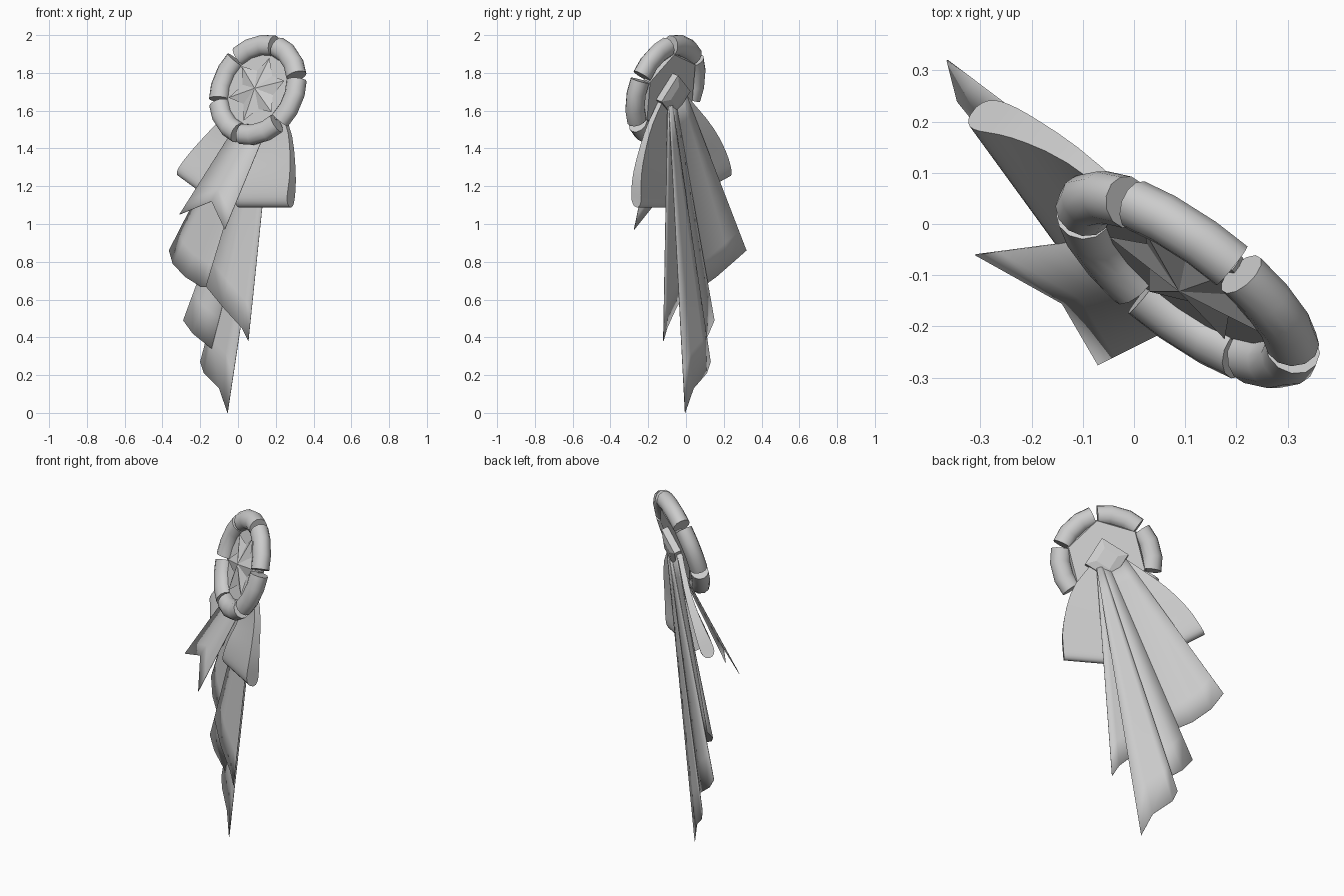
import bpy, bmesh, math
from mathutils import Vector

if "Cube" in bpy.data.objects:
    bpy.data.objects.remove(bpy.data.objects["Cube"])

# One plain grey for the whole award ribbon
GREY = (0.6, 0.6, 0.6, 1)
grey = bpy.data.materials.new("plain grey")
grey.use_nodes = True
grey.diffuse_color = GREY
grey.node_tree.nodes["Principled BSDF"].inputs["Base Color"].default_value = GREY

# Rosette frame: across, up the leaning face, and out of the face
ACROSS = Vector((0.8, -0.6, 0)).normalized()
OUT = Vector((-0.572, -0.763, 0.3)).normalized()
UP = OUT.cross(ACROSS)
CENTRE = Vector((0.105, -0.109, 1.71))


def polar(radius, degrees, depth):
    t = math.radians(degrees)
    return CENTRE + (ACROSS * math.cos(t) + UP * math.sin(t)) * radius + OUT * depth


def finish(name, bm, angle=40, thickness=0):
    bmesh.ops.recalc_face_normals(bm, faces=bm.faces)
    mesh = bpy.data.meshes.new(name)
    bm.to_mesh(mesh)
    bm.free()
    mesh.materials.append(grey)
    ob = bpy.data.objects.new(name, mesh)
    bpy.context.collection.objects.link(ob)
    bpy.ops.object.select_all(action='DESELECT')
    ob.select_set(True)
    bpy.context.view_layer.objects.active = ob
    bpy.ops.object.shade_smooth_by_angle(angle=math.radians(angle))
    if thickness:
        mod = ob.modifiers.new("cloth", 'SOLIDIFY')
        mod.thickness = thickness
        mod.offset = 0


def skin(name, rows, closed=False, angle=40, thickness=0):
    """Join rows of points with quads; closed rows also get end caps."""
    bm = bmesh.new()
    grid = [[bm.verts.new(p) for p in row] for row in rows]
    n = len(rows[0])
    for r, s in zip(grid, grid[1:]):
        for i in range(n if closed else n - 1):
            j = (i + 1) % n
            bm.faces.new((r[i], r[j], s[j], s[i]))
    if closed:
        bm.faces.new(grid[0])
        bm.faces.new(grid[-1])
    finish(name, bm, angle, thickness)


# Puffed petals round the rosette, with wedge gaps between them
for k in range(6):
    middle = 45 + 60 * k
    rows = []
    for offset, tilt in ((-27, -20), (-10, -10), (10, 10), (27, 20)):
        core = polar(0.25, middle + offset, 0)
        t = math.radians(middle + tilt)
        radial = ACROSS * math.cos(t) + UP * math.sin(t)
        rows.append([core + radial * 0.056 * math.cos(s) + OUT * 0.049 * math.sin(s)
                     for s in (math.tau * i / 12 for i in range(12))])
    skin(f"petal_{k + 1}", rows, closed=True, angle=45)

# Six-sided backing disc
skin("rosette_disc",
     [[polar(r, 15 + 60 * i, d) for i in range(6)]
      for r, d in ((0.215, -0.04), (0.225, -0.02), (0.225, -0.002))],
     closed=True, angle=15)

# Faceted star on the disc
bm = bmesh.new()
peak = bm.verts.new(polar(0, 0, 0.03))
rim = [bm.verts.new(polar(0.18 if i % 2 else 0.11, 30 * i - 15, 0.012 if i % 2 else 0))
       for i in range(12)]
for i in range(12):
    bm.faces.new((peak, rim[i], rim[(i + 1) % 12]))
finish("rosette_star", bm, 5)

# Bevelled square knot at the back
skin("back_knot",
     [[polar(r, 90 * i - 14, d) - UP * 0.012 for i in range(4)]
      for r, d in ((0.12, -0.035), (0.12, -0.078), (0.06, -0.092))],
     closed=True, angle=15)


def curve(points, t):
    """Smooth path through the given points."""
    p = [Vector(q) for q in points]
    p = [p[0] * 2 - p[1]] + p + [p[-1] * 2 - p[-2]]
    i = min(int(t * (len(points) - 1)), len(points) - 2)
    f = t * (len(points) - 1) - i
    a, b, c, d = p[i:i + 4]
    return (b * 2 + (c - a) * f + (a * 2 - b * 5 + c * 4 - d) * f * f
            + (b * 3 - a - c * 3 + d) * f ** 3) / 2


def bow_loop(name, one_edge, other_edge, depth):
    """Closed loop that swells from the knot to a rounded fold."""
    rows = []
    for i in range(15):
        t = 1 - (1 - i / 14) ** 2
        a, b = curve(one_edge, t), curve(other_edge, t)
        swell = OUT * depth * (0.3 + 0.7 * t * t) * math.sqrt(1.04 - t ** 16)
        front = [a.lerp(b, j / 6) + swell for j in range(7)]
        rows.append(front + [p - swell * 2 for p in reversed(front)])
    skin(name, rows, closed=True)


bow_loop("left_bow_loop",
         [(0.11, -0.08, 1.65), (0.11, -0.11, 1.42), (0.05, -0.12, 1.25), (0, -0.105, 1.09)],
         [(0.19, -0.13, 1.66), (0.27, -0.2, 1.5), (0.29, -0.255, 1.28), (0.275, -0.265, 1.09)],
         0.043)
bow_loop("right_bow_loop",
         [(0.06, -0.02, 1.7), (-0.1, 0.12, 1.53), (-0.22, 0.19, 1.39), (-0.315, 0.22, 1.255)],
         [(0.12, -0.08, 1.62), (0.03, -0.07, 1.4), (-0.06, -0.055, 1.24), (-0.13, -0.03, 1.12)],
         0.047)


def tail(name, top, hem, back=0.0):
    """Flat ribbon from the knot down to a shaped hem."""
    a, b = (Vector(q) - OUT * back for q in top)
    n = len(hem) - 1
    rows = []
    for r in range(9):
        rows.append([a.lerp(b, i / n).lerp(Vector(q), r / 8) for i, q in enumerate(hem)])
    skin(name, rows, thickness=0.003)


# Short swallow-tailed ribbon in front
tail("short_front_ribbon", [(0.07, -0.01, 1.65), (0.2, -0.14, 1.62)],
     [(-0.31, -0.06, 1.05), (-0.14, -0.155, 1.12), (-0.07, -0.275, 0.97)])

# Long pleated tails, fanning from one shared line behind the knot
LEFT, RIGHT = Vector((0.06, 0, 1.69)), Vector((0.185, -0.095, 1.62))


def span(start, end):
    return LEFT.lerp(RIGHT, start), LEFT.lerp(RIGHT, end)


tail("outer_tail", span(0, 0.95),
     [(-0.365, 0.32, 0.86), (-0.345, 0.24, 0.79), (-0.28, 0.16, 0.72),
      (-0.2, 0.09, 0.67), (-0.16, 0.07, 0.67)])
tail("middle_tail", span(0.6, 1),
     [(-0.29, 0.15, 0.49), (-0.24, 0.12, 0.42), (-0.14, 0.08, 0.34)], 0.003)
tail("long_tail", span(0.8, 1),
     [(-0.2, 0.13, 0.27), (-0.18, 0.11, 0.21), (-0.1, 0.04, 0.13), (-0.055, -0.005, 0)], 0.006)
tail("front_tail", span(0.55, 1),
     [(-0.17, 0.02, 0.67), (-0.08, -0.05, 0.56), (0.02, -0.1, 0.45), (0.055, -0.12, 0.38)], -0.003)
